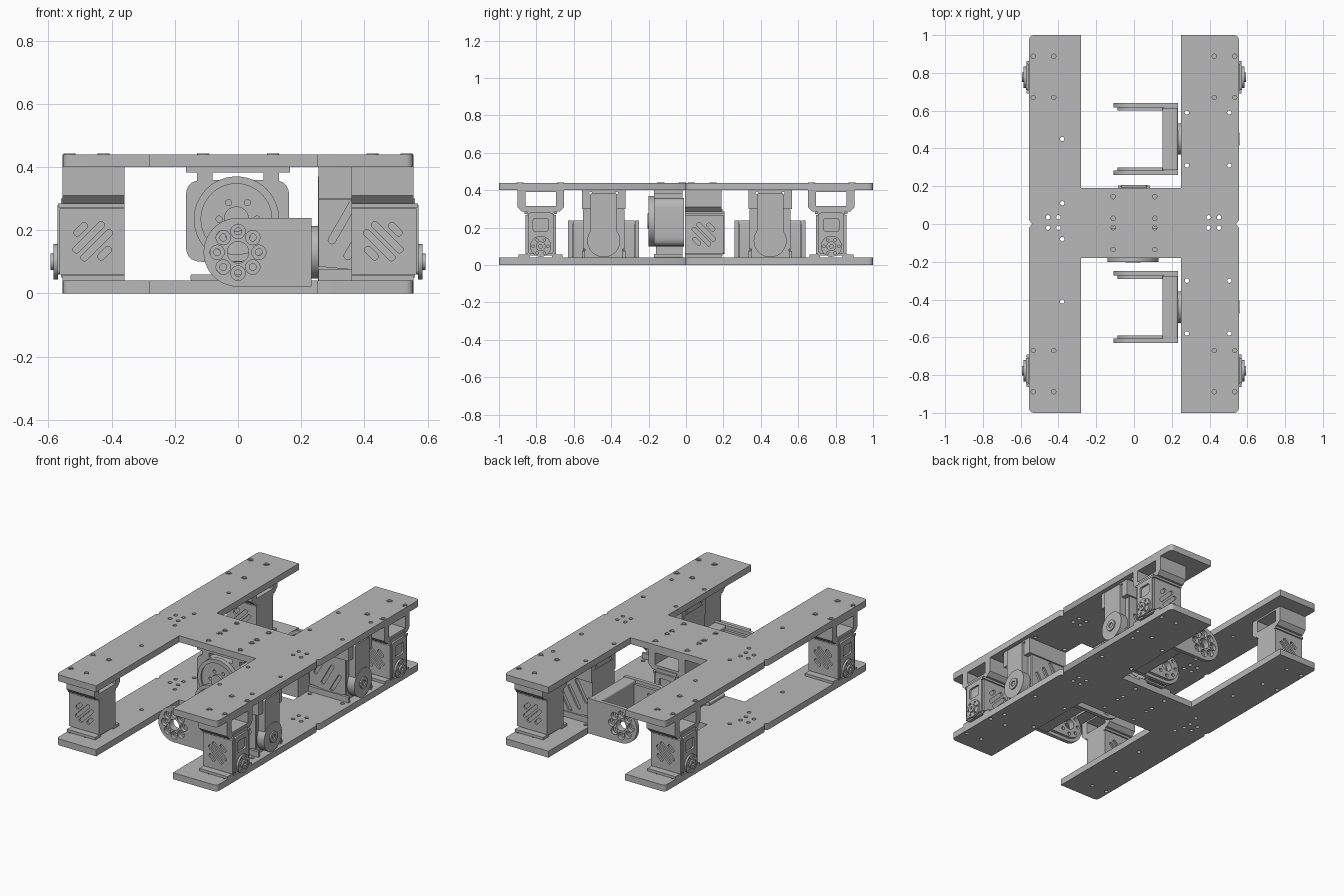
import bpy, bmesh, math
from mathutils import Matrix, Vector

if "Cube" in bpy.data.objects:
    bpy.data.objects.remove(bpy.data.objects["Cube"])

grey = bpy.data.materials.new("machined grey")
grey.use_nodes = True
grey.diffuse_color = (0.48, 0.48, 0.48, 1)
grey.node_tree.nodes["Principled BSDF"].inputs["Base Color"].default_value = grey.diffuse_color
parts = []
HOME = Matrix.Identity(4)


# 2D outlines
def rect(a0, a1, b0, b1):
    return [(a0, b0), (a1, b0), (a1, b1), (a0, b1)]


def circle(a, b, r, n=16):
    return [(a + r * math.cos(math.tau * i / n), b + r * math.sin(math.tau * i / n)) for i in range(n)]


def fillet(points, r, steps=5):
    out = []
    for i, p in enumerate(points):
        p = Vector(p)
        a = p + (Vector(points[i - 1]) - p).normalized() * r
        b = p + (Vector(points[(i + 1) % len(points)]) - p).normalized() * r
        for k in range(steps + 1):
            t = k / steps
            out.append(tuple(a * (1 - t) ** 2 + p * 2 * t * (1 - t) + b * t * t))
    return out


def capsule(a, b, length, r, angle):
    pts = []
    for i in range(16):
        t = math.tau * (i + 0.5) / 16
        x = r * math.cos(t) + math.copysign(length / 2, math.cos(t))
        y = r * math.sin(t)
        pts.append((a + x * math.cos(angle) - y * math.sin(angle),
                    b + x * math.sin(angle) + y * math.cos(angle)))
    return pts


def arm_end(r, x_end, z=0.13):
    arc = [(r * math.cos(math.pi * (0.5 + i / 20)), z + r * math.sin(math.pi * (0.5 + i / 20))) for i in range(21)]
    return arc + [(x_end, z - r), (x_end, z + r)]


# Extrude an outline with holes along an axis from c0 to c1
def prism(name, axis, outline, c0, c1, place=HOME, holes=()):
    bm = bmesh.new()
    for loop in [outline, *holes]:
        vs = [bm.verts.new((a, b, 0)) for a, b in loop]
        for i, v in enumerate(vs):
            bm.edges.new((vs[i - 1], v))
    bmesh.ops.triangle_fill(bm, use_beauty=True, edges=bm.edges[:], normal=(0, 0, 1))
    res = bmesh.ops.extrude_face_region(bm, geom=bm.faces[:])
    top = {g for g in res["geom"] if isinstance(g, bmesh.types.BMVert)}
    for v in bm.verts:
        a, b, c = v.co.x, v.co.y, (c1 if v in top else c0)
        v.co = {"x": (c, a, b), "y": (a, c, b), "z": (a, b, c)}[axis]
    bm.transform(place)
    bmesh.ops.recalc_face_normals(bm, faces=bm.faces[:])
    me = bpy.data.meshes.new(name)
    bm.to_mesh(me)
    bm.free()
    me.materials.append(grey)
    ob = bpy.data.objects.new(name, me)
    bpy.context.collection.objects.link(ob)
    parts.append(ob)
    return ob


# H-shaped plates, each drilled
h_shape = [(-0.555, -1), (-0.28, -1), (-0.28, -0.18), (0.25, -0.18), (0.25, -1), (0.555, -1),
           (0.555, -0.02), (0.54, 0), (0.555, 0.02), (0.555, 1), (0.25, 1), (0.25, 0.19),
           (-0.28, 0.19), (-0.28, 1), (-0.555, 1), (-0.555, 0.02), (-0.54, 0), (-0.555, -0.02)]
outline = []
for i, p in enumerate(h_shape):
    corner = abs(p[1]) == 1 and abs(p[0]) > 0.5
    outline += fillet(h_shape, 0.028)[i * 6:i * 6 + 6] if corner else [p]
screws = [(s * x, t * y) for s in (-1, 1) for t in (-1, 1) for x in (0.425, 0.533) for y in (0.67, 0.888)]
bridge = [(s * 0.11, y) for s in (-1, 1) for y in (0.145, 0.03, -0.02, -0.135)]
small = [(x, y) for x in (-0.455, -0.4, 0.395, 0.45) for y in (0.035, -0.02)]
small += [(-0.38, y) for y in (0.45, 0.11, -0.08, -0.41)]
motor_holes = [(x, y) for x in (0.28, 0.505) for y in (0.59, 0.31, -0.3, -0.58)]
drilled = [circle(x, y, 0.012, 10) for x, y in screws + bridge + small + motor_holes]
prism("bottom_plate", "z", outline, 0, 0.04, holes=drilled)
prism("top_plate", "z", outline, 0.4, 0.44, holes=drilled)
for x, y in screws + bridge:
    prism("screw_ring", "z", circle(x, y, 0.019), 0.44, 0.442, holes=[circle(x, y, 0.012, 10)])


# Small servo: local x points outward, y is its width
def servo(place, horn=True):
    prism("servo_body", "x", rect(-0.07, 0.07, 0.05, 0.3), 0, 0.2, place)
    slots = [capsule(0.1 + d * 0.7, 0.165 + d * 0.7, n, 0.011, math.radians(135))
             for d, n in ((-0.054, 0.03), (-0.018, 0.11), (0.018, 0.11), (0.054, 0.03))]
    for s in (-1, 1):
        prism("servo_side_cover", "y", rect(0, 0.205, 0.06, 0.268), s * 0.07, s * 0.082, place, slots)
        prism("servo_lip", "y", rect(0, 0.21, 0.272, 0.285), s * 0.07, s * 0.086, place)
        prism("servo_foot", "y", rect(0, 0.195, 0.04, 0.056), s * 0.06, s * 0.118, place)
        wall = [(s * a, b) for a, b in ((0.06, 0.285), (0.1, 0.285), (0.125, 0.31), (0.125, 0.4),
                                        (0.082, 0.4), (0.082, 0.315), (0.06, 0.315))]
        prism("bracket_wall", "x", wall, 0, 0.195, place)
    prism("bracket_base", "x", rect(-0.06, 0.06, 0.29, 0.315), 0, 0.195, place)
    prism("bracket_top", "x", rect(-0.082, 0.082, 0.39, 0.4), 0, 0.195, place)
    prism("servo_end_cover", "x", fillet(rect(-0.068, 0.068, 0.06, 0.28), 0.015), 0.2, 0.212, place,
          [fillet(rect(-0.04, 0.04, 0.18, 0.25), 0.012)])
    if horn:
        dots = [circle(0.04 * math.cos(k), 0.1 + 0.04 * math.sin(k), 0.007, 8)
                for k in (math.tau * i / 6 for i in range(6))]
        prism("servo_horn", "x", circle(0, 0.1, 0.056, 32), 0.21, 0.224, place, dots)
        prism("horn_hub", "x", circle(0, 0.1, 0.026, 24), 0.224, 0.234, place, [circle(0, 0.1, 0.01, 10)])


for s in (-1, 1):
    for t in (-1, 1):
        servo(Matrix.Translation((s * 0.36, t * 0.777, 0)) @ Matrix.Diagonal((s, t, 1, 1)))
servo(Matrix.Translation((0, -0.005, 0)) @ Matrix.Rotation(math.pi / 2, 4, "Z"), horn=False)

# Round motor under the bridge
prism("drum_housing", "y", fillet(rect(-0.165, 0.162, 0.1, 0.358), 0.05), -0.17, -0.01)
prism("drum_rim", "y", circle(-0.005, 0.235, 0.135, 48), -0.2, -0.17, holes=[circle(-0.005, 0.235, 0.112, 40)])
pins = [circle(0.06 * math.cos(k), 0.235 + 0.06 * math.sin(k), 0.01, 10)
        for k in (math.tau * i / 6 for i in range(6))]
prism("drum_face", "y", circle(-0.005, 0.235, 0.112, 40), -0.19, -0.16, holes=pins)
prism("drum_cap", "y", circle(-0.005, 0.235, 0.04, 32), -0.205, -0.19)
prism("drum_foot", "y", fillet(rect(-0.15, 0.12, 0.04, 0.06), 0.006), -0.17, -0.02)
prism("drum_stem", "y", rect(-0.075, 0.075, 0.05, 0.11), -0.16, -0.02)
for s in (-1, 1):
    prism("drum_hanger", "y", rect(s * 0.08, s * 0.13, 0.34, 0.4), -0.17, -0.02)
prism("drum_hanger_bar", "y", rect(-0.165, 0.165, 0.382, 0.4), -0.17, -0.02)

# Large motors with U-shaped arms
ring = [(0.066 * math.cos(math.tau * i / 8), 0.13 + 0.066 * math.sin(math.tau * i / 8)) for i in range(8)]
bore = circle(0, 0.13, 0.034, 28)
for s, y in ((1, 0.45), (-1, -0.44)):
    place = Matrix.Translation((0, y, 0)) @ Matrix.Diagonal((1, s, 1, 1))
    prism("motor_body", "x", rect(-0.1, 0.1, 0.04, 0.37), 0.253, 0.5, place)
    prism("motor_mount", "x", rect(-0.117, 0.117, 0.3, 0.4), 0.255, 0.53, place,
          [circle(v, 0.385, 0.008, 8) for v in (-0.07, 0.07)])
    bars = [capsule(0.355 + d, 0.2 - d, 0.13, 0.012, math.radians(60)) for d in (-0.025, 0.025, 0.075)]
    for t in (-1, 1):
        prism("motor_side_cover", "y", rect(0.255, 0.505, 0.085, 0.298), t * 0.1, t * 0.11, place, bars)
        prism("motor_foot", "y", rect(0.255, 0.53, 0.04, 0.075), t * 0.1, t * 0.117, place)
    prism("key_stem", "x", fillet(rect(-0.07, 0.07, 0.12, 0.385), 0.012), 0.5, 0.545, place)
    prism("key_head", "x", circle(0, 0.13, 0.088, 40), 0.5, 0.55, place)
    prism("key_ring", "x", circle(0, 0.13, 0.035, 28), 0.55, 0.558, place, [circle(0, 0.13, 0.016, 16)])
    prism("output_disc", "x", circle(0, 0.13, 0.083, 40), 0.229, 0.255, place)
    prism("arm_back", "y", fillet(rect(0.15, 0.232, 0.021, 0.238), 0.012), -0.165, 0.165, place)
    for t in (-1, 1):
        prism("arm_cheek", "y", arm_end(0.109, 0.232), t * 0.167, t * 0.19, place,
              [circle(a, b, 0.023) for a, b in ring] + [bore])
        prism("arm_inner_cheek", "y", arm_end(0.088, 0.16), t * 0.15, t * 0.167, place,
              [circle(a, b, 0.011, 10) for a, b in ring] + [bore])

# Keep hard edges, smooth the round walls
bpy.ops.object.select_all(action="DESELECT")
for ob in parts:
    ob.select_set(True)
bpy.context.view_layer.objects.active = parts[0]
bpy.ops.object.shade_smooth_by_angle(angle=math.radians(38))
